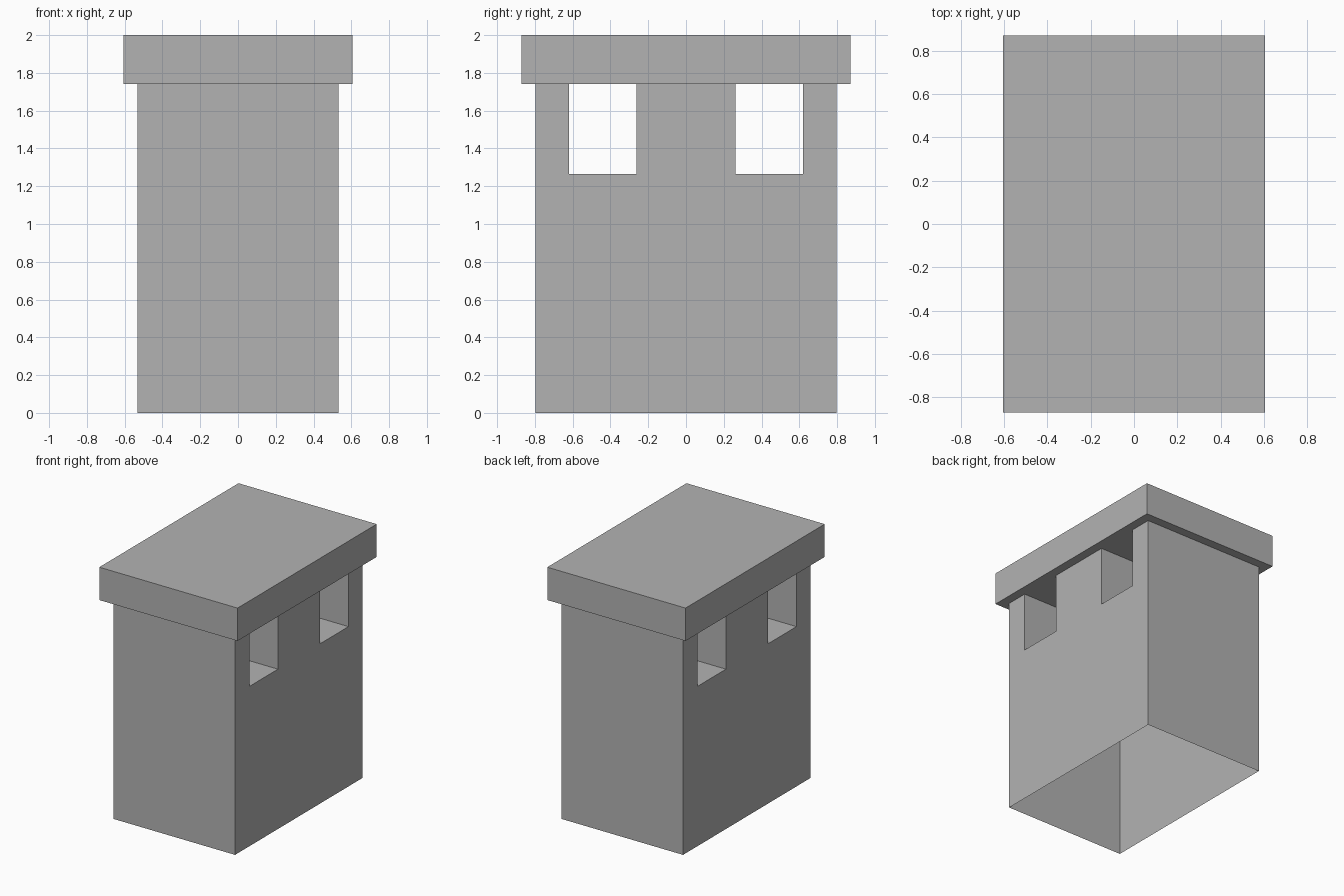
import bpy
import bmesh

default_cube = bpy.data.objects.get("Cube")
if default_cube:
    bpy.data.objects.remove(default_cube, do_unlink=True)

# Single plain grey material
grey = bpy.data.materials.new("plain grey")
grey.use_nodes = True
colour = (0.45, 0.45, 0.45, 1)
grey.diffuse_color = colour
grey.node_tree.nodes["Principled BSDF"].inputs["Base Color"].default_value = colour

HALF_X, HALF_Y = 0.533, 0.798   # shaft half sizes
CAP_X, CAP_Y = 0.605, 0.87      # cap half sizes
CAP_Z, TOP_Z = 1.74, 2.0
SILL_Z, IN_Y, OUT_Y = 1.265, 0.262, 0.62   # side openings


def add_object(name, bm):
    bmesh.ops.recalc_face_normals(bm, faces=bm.faces)
    mesh = bpy.data.meshes.new(name)
    bm.to_mesh(mesh)
    bm.free()
    mesh.materials.append(grey)
    obj = bpy.data.objects.new(name, mesh)
    bpy.context.collection.objects.link(obj)
    return obj


def extruded_profile(points, half_x):
    """Extrude a closed (y, z) outline across the full width in x."""
    bm = bmesh.new()
    face = bm.faces.new([bm.verts.new((-half_x, y, z)) for y, z in points])
    result = bmesh.ops.extrude_face_region(bm, geom=[face], use_keep_orig=True)
    moved = [v for v in result["geom"] if isinstance(v, bmesh.types.BMVert)]
    bmesh.ops.translate(bm, verts=moved, vec=(2 * half_x, 0, 0))
    bmesh.ops.recalc_face_normals(bm, faces=bm.faces)
    return bm


# Shaft: half outline with one notch, mirrored to the other side
half = [(HALF_Y, 0), (HALF_Y, CAP_Z), (OUT_Y, CAP_Z),
        (OUT_Y, SILL_Z), (IN_Y, SILL_Z), (IN_Y, CAP_Z)]
outline = half + [(-y, z) for y, z in reversed(half)]
bm = extruded_profile(outline, HALF_X)
# The shaft is a hollow shell, open below and closed above by the cap
open_faces = [f for f in bm.faces
              if all(v.co.z < 0.001 for v in f.verts)
              or all(v.co.z > CAP_Z - 0.001 for v in f.verts)]
bmesh.ops.delete(bm, geom=open_faces, context='FACES')
add_object("chimney_shaft", bm)

# Cap: overhanging slab
cap = [(CAP_Y, CAP_Z), (CAP_Y, TOP_Z), (-CAP_Y, TOP_Z), (-CAP_Y, CAP_Z)]
add_object("chimney_cap", extruded_profile(cap, CAP_X))
